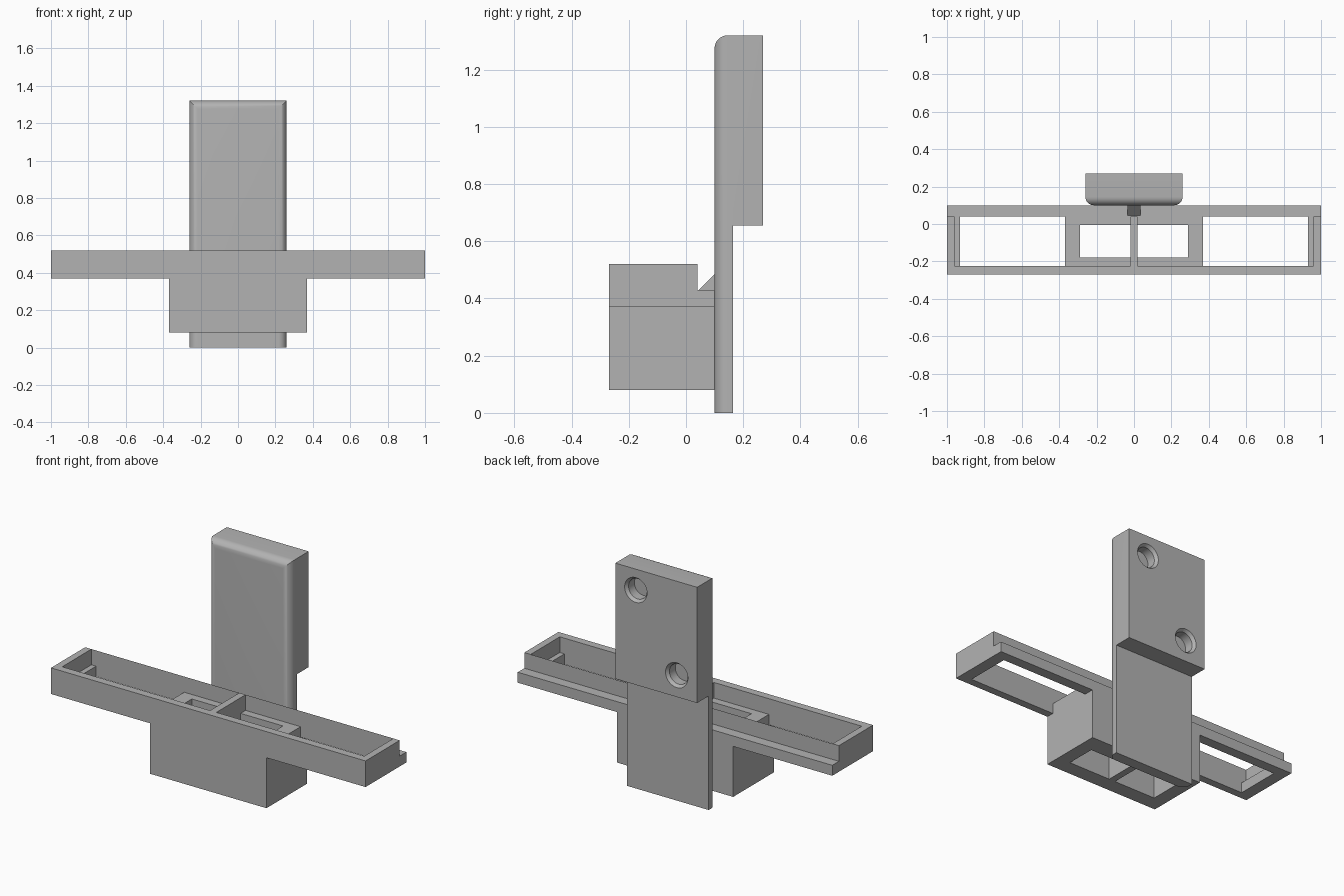
import bpy, bmesh, math

cube = bpy.data.objects.get("Cube")
if cube:
    bpy.data.objects.remove(cube, do_unlink=True)

grey = bpy.data.materials.new("plain grey")
grey.use_nodes = True
grey.diffuse_color = (0.45, 0.45, 0.45, 1)
grey.node_tree.nodes["Principled BSDF"].inputs["Base Color"].default_value = (0.45, 0.45, 0.45, 1)


def add_object(name, bm):
    bmesh.ops.recalc_face_normals(bm, faces=bm.faces)
    mesh = bpy.data.meshes.new(name)
    bm.to_mesh(mesh)
    bm.free()
    mesh.materials.append(grey)
    obj = bpy.data.objects.new(name, mesh)
    bpy.context.collection.objects.link(obj)
    return obj


def prism(name, points, axis, start, end):
    """Extrude a closed profile along x or y; points hold the other two axes."""
    bm = bmesh.new()
    place = (lambda a, b: (start, a, b)) if axis == "x" else (lambda a, b: (a, start, b))
    face = bm.faces.new([bm.verts.new(place(a, b)) for a, b in points])
    moved = bmesh.ops.extrude_face_region(bm, geom=[face])["geom"]
    step = (end - start, 0, 0) if axis == "x" else (0, end - start, 0)
    bmesh.ops.translate(bm, vec=step, verts=[g for g in moved if isinstance(g, bmesh.types.BMVert)])
    return add_object(name, bm)


def box(name, x, y, z):
    return prism(name, [(x[0], z[0]), (x[1], z[0]), (x[1], z[1]), (x[0], z[1])], "y", *y)


def apply_modifier(obj, mod):
    bpy.ops.object.select_all(action="DESELECT")
    obj.select_set(True)
    bpy.context.view_layer.objects.active = obj
    bpy.ops.object.modifier_apply(modifier=mod.name)


def cut(target, cutter):
    cutter.hide_render = True
    mod = target.modifiers.new("cut", "BOOLEAN")
    mod.operation = "DIFFERENCE"
    mod.solver = "EXACT"
    mod.object = cutter
    apply_modifier(target, mod)
    bpy.data.objects.remove(cutter, do_unlink=True)


# Tray: wide bar with a deep centre box, as one T-shaped profile
half = [(0.37, 0.08), (0.37, 0.37), (1.0, 0.37), (1.0, 0.52)]
tray = prism("tray", half + [(-x, z) for x, z in reversed(half)], "y", -0.27, 0.10)

# Low back rail
cut(tray, box("rail_cutter", (-1.2, 1.2), (0.04, 0.3), (0.43, 0.7)))
for side in (-1, 1):
    def span(a, b):
        return tuple(sorted((side * a, side * b)))
    # Shallow recess that leaves the centre rib, front wall and end wall
    cut(tray, box("recess_cutter", span(0.02, 0.96), (-0.225, 0.04), (0.43, 0.7)))
    # Open wing window
    cut(tray, box("window_cutter", span(0.37, 0.93), (-0.225, 0.04), (0.3, 0.5)))
    # Shaft through the centre box
    cut(tray, box("shaft_cutter", span(0.02, 0.29), (-0.18, -0.005), (-0.1, 0.5)))

# Small wedge bracing the tray against the plate
prism("brace_wedge", [(0.045, 0.43), (0.10, 0.43), (0.10, 0.485)], "x", -0.035, 0.035)

# Mounting plate with a thicker upper block
plate = prism("mounting_plate",
              [(0.10, 0), (0.165, 0), (0.165, 0.655), (0.27, 0.655), (0.27, 1.32), (0.10, 1.32)],
              "x", -0.26, 0.26)

# Round the front edges at the sides and top
bm = bmesh.new()
bm.from_mesh(plate.data)
front = [e for e in bm.edges
         if all(abs(v.co.y - 0.10) < 1e-4 for v in e.verts)
         and any(v.co.z > 1 for v in e.verts)]
bmesh.ops.bevel(bm, geom=front, offset=0.045, segments=8, profile=0.5, affect="EDGES")
bm.to_mesh(plate.data)
bm.free()


def disc_cutter(x, z, r_back, r_front, y_back, y_front):
    bm = bmesh.new()
    bmesh.ops.create_cone(bm, cap_ends=True, segments=40, radius1=r_back, radius2=r_front,
                          depth=y_back - y_front)
    obj = add_object("hole_cutter", bm)
    obj.rotation_euler.x = math.pi / 2
    obj.location = (x, (y_back + y_front) / 2, z)
    bpy.context.view_layer.update()
    return obj


# Two stepped blind screw holes in the back
for x, z in ((0.13, 1.20), (-0.13, 0.78)):
    cut(plate, disc_cutter(x, z, 0.058, 0.058, 0.30, 0.20))
    cut(plate, disc_cutter(x, z, 0.072, 0.058, 0.271, 0.253))

bpy.ops.object.select_all(action="DESELECT")
plate.select_set(True)
bpy.context.view_layer.objects.active = plate
bpy.ops.object.shade_smooth_by_angle(angle=math.radians(30))
